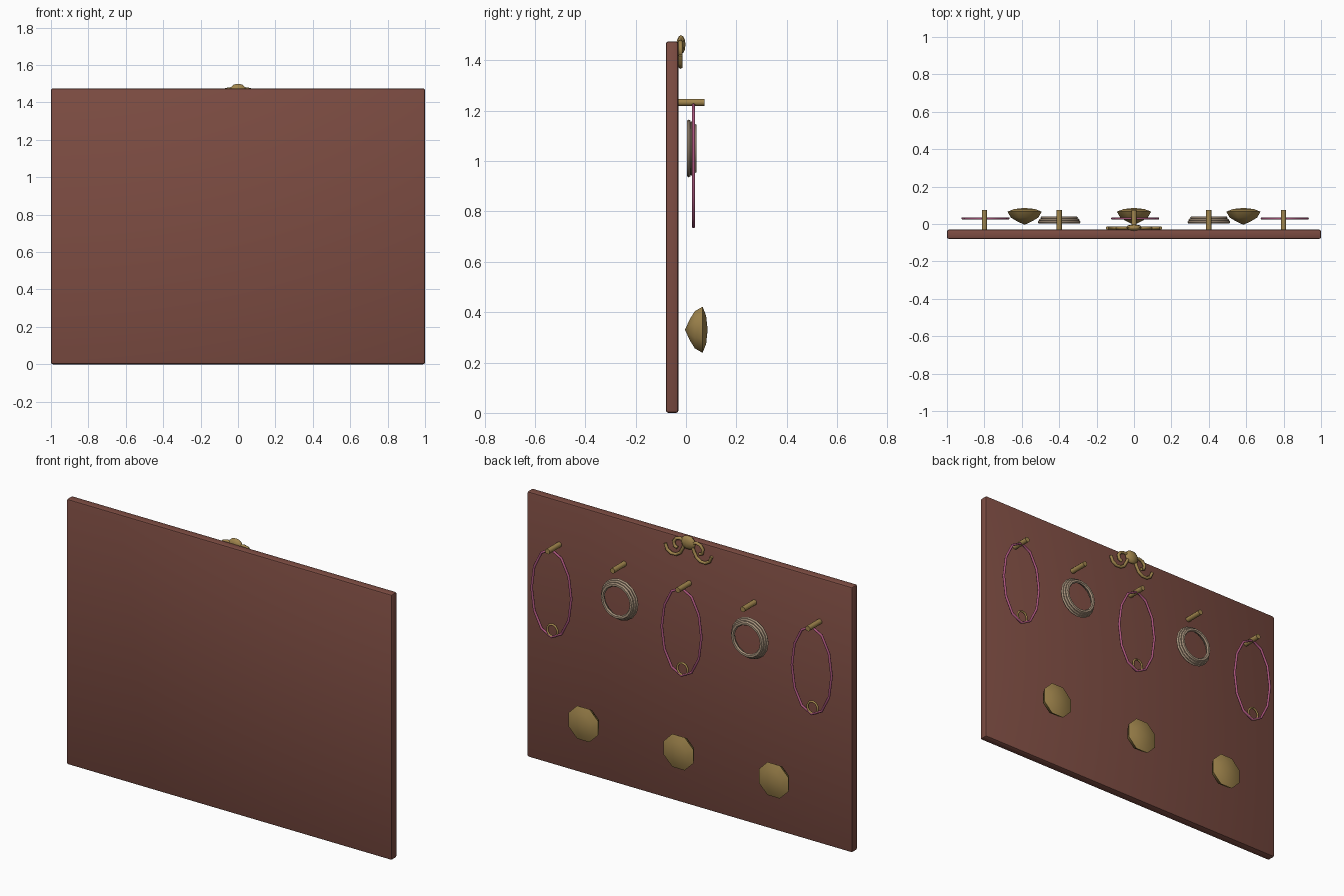
import bpy, bmesh, math
from mathutils import Matrix, Vector

if "Cube" in bpy.data.objects:
    bpy.data.objects.remove(bpy.data.objects["Cube"])


def mat(name, rgb):
    m = bpy.data.materials.new(name)
    m.diffuse_color = (*rgb, 1)
    m.use_nodes = True
    m.node_tree.nodes["Principled BSDF"].inputs["Base Color"].default_value = m.diffuse_color
    return m


WOOD = mat("red_brown_wood", (0.205, 0.073, 0.055))
GOLD = mat("antique_gold", (0.36, 0.24, 0.075))
PINK = mat("rose_cord", (0.40, 0.09, 0.20))
BEIGE = mat("warm_grey_metal", (0.40, 0.30, 0.21))


def finish(bm, name, material, angle=50):
    bmesh.ops.recalc_face_normals(bm, faces=bm.faces)
    me = bpy.data.meshes.new(name)
    bm.to_mesh(me)
    bm.free()
    ob = bpy.data.objects.new(name, me)
    bpy.context.collection.objects.link(ob)
    me.materials.append(material)
    bpy.context.view_layer.objects.active = ob
    ob.select_set(True)
    bpy.ops.object.shade_smooth_by_angle(angle=math.radians(angle))
    ob.select_set(False)
    return ob


def lathe(name, profile, centre, sides, material, closed=False, turn=0.0, angle=50):
    """Revolve (radius, y) points around the y axis."""
    bm = bmesh.new()
    rings = []
    for r, y in profile:
        rings.append([bm.verts.new((centre[0] + r * math.cos(turn + math.tau * i / sides), y,
                                    centre[1] + r * math.sin(turn + math.tau * i / sides)))
                      for i in range(sides)])
    pairs = list(zip(rings, rings[1:])) + ([(rings[-1], rings[0])] if closed else [])
    for a, b in pairs:
        for i in range(sides):
            j = (i + 1) % sides
            bm.faces.new((a[i], a[j], b[j], b[i]))
    bmesh.ops.remove_doubles(bm, verts=bm.verts, dist=1e-5)
    if not closed:
        bmesh.ops.holes_fill(bm, edges=bm.edges, sides=0)
    return finish(bm, name, material, angle)


def tube(name, points, radius, material, closed=False, sides=6):
    """Sweep a small polygon along points lying in the xz plane."""
    bm = bmesh.new()
    pts = [Vector(p) for p in points]
    n = len(pts)
    rings = []
    for i, p in enumerate(pts):
        a = pts[(i - 1) % n] if closed or i else p
        b = pts[(i + 1) % n] if closed or i < n - 1 else p
        t = (b - a).normalized()
        side = t.cross(Vector((0, 1, 0))).normalized()
        up = side.cross(t)
        rings.append([bm.verts.new(p + radius * (side * math.cos(math.tau * k / sides)
                                                + up * math.sin(math.tau * k / sides)))
                      for k in range(sides)])
    for a, b in list(zip(rings, rings[1:])) + ([(rings[-1], rings[0])] if closed else []):
        for k in range(sides):
            m = (k + 1) % sides
            bm.faces.new((a[k], a[m], b[m], b[k]))
    if not closed:
        bm.faces.new(rings[0])
        bm.faces.new(rings[-1])
    return finish(bm, name, material, 70)


def loop(cx, y, cz, rx, rz, n):
    return [(cx + rx * math.sin(math.tau * i / n), y, cz + rz * math.cos(math.tau * i / n))
            for i in range(n)]


# Backing board with softened edges
bm = bmesh.new()
bmesh.ops.create_cube(bm, size=1, matrix=Matrix.Translation((0, -0.055, 0.7375))
                      @ Matrix.Diagonal((2, 0.05, 1.475, 1)))
bmesh.ops.bevel(bm, geom=bm.edges[:], offset=0.01, segments=2, affect='EDGES', profile=0.5)
finish(bm, "backing_board", WOOD, 35)

# Row of pegs
for i in range(5):
    lathe(f"peg_{i + 1}", [(0.015, -0.032), (0.015, 0.074)], (-0.8 + 0.4 * i, 1.233),
          8, GOLD, turn=math.pi / 8)

# Long necklaces with a small ring pendant
for i, x in enumerate((-0.8, 0, 0.8)):
    tube(f"necklace_{i + 1}", loop(x + 0.006, 0.03, 0.983, 0.122, 0.243, 12), 0.007, PINK, True)
    tube(f"pendant_{i + 1}", loop(x, 0.03, 0.778, 0.032, 0.034, 10), 0.006, GOLD, True)

# Stacked bangles, stepping inwards away from the board
for i, x in enumerate((-0.4, 0.4)):
    for k, (r, y) in enumerate(((0.104, 0.011), (0.097, 0.022), (0.089, 0.033))):
        section = [(r + 0.011 * math.cos(a), y + 0.009 * math.sin(a))
                   for a in (math.tau * j / 6 for j in range(6))]
        lathe(f"bangle_{i + 1}_{k + 1}", section, (x, 1.05), 16, BEIGE, closed=True)

# Domed knobs along the bottom
for i, x in enumerate((-0.585, 0, 0.585)):
    lathe(f"knob_{i + 1}", [(0, -0.004), (0.045, 0.015), (0.08, 0.035), (0.099, 0.066),
                            (0.06, 0.08), (0, 0.086)], (x, 0.33), 8, GOLD,
          turn=math.pi / 8, angle=60)

# Crest: faceted boss with mirrored scrolls
bm = bmesh.new()
bmesh.ops.create_uvsphere(bm, u_segments=8, v_segments=6, radius=1,
                          matrix=Matrix.Translation((0, -0.02, 1.462))
                          @ Matrix.Diagonal((0.045, 0.018, 0.038, 1)))
finish(bm, "crest_boss", GOLD, 60)
outer = [(0.02, 1.455), (0.035, 1.42), (0.05, 1.392), (0.075, 1.376), (0.105, 1.375),
         (0.13, 1.39), (0.143, 1.42)]
inner = [(0.025, 1.465), (0.05, 1.472), (0.075, 1.465), (0.09, 1.445), (0.085, 1.422),
         (0.068, 1.415)]
for s, side in ((1, "right"), (-1, "left")):
    for part, path in (("outer", outer), ("inner", inner)):
        tube(f"crest_{part}_scroll_{side}", [(s * x, -0.021, z) for x, z in path], 0.009, GOLD)
